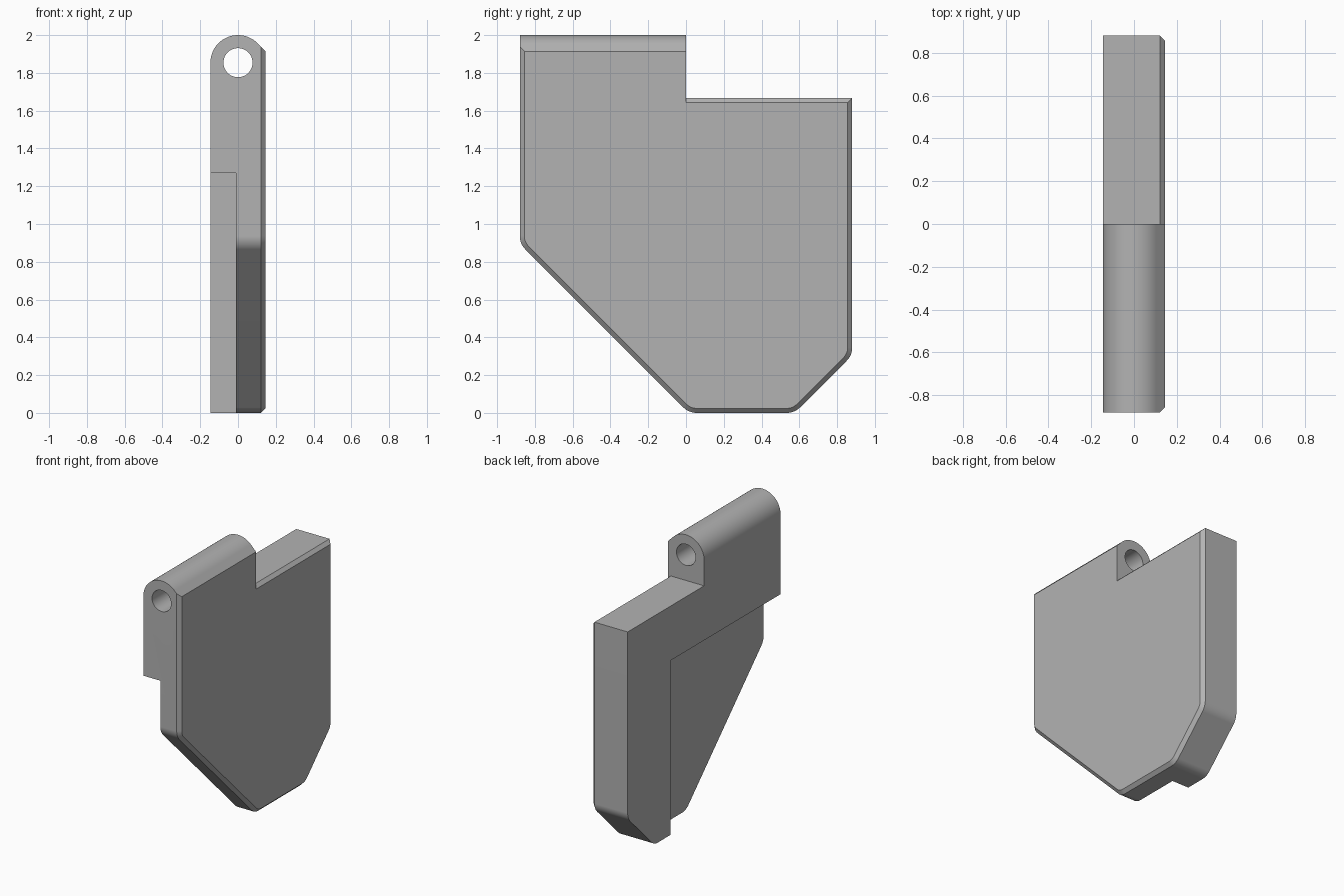
import bpy, bmesh, math
from mathutils import Vector, geometry

cube = bpy.data.objects.get("Cube")
if cube:
    bpy.data.objects.remove(cube, do_unlink=True)

HALF = 0.146          # half thickness, also the barrel radius
DEPTH = 0.88          # half length along y
BEVEL = 0.024
BARREL_Z = 2.0 - HALF

grey = bpy.data.materials.new("plain_grey")
grey.use_nodes = True
colour = (0.45, 0.45, 0.45, 1)
grey.diffuse_color = colour
grey.node_tree.nodes["Principled BSDF"].inputs["Base Color"].default_value = colour


def loft(name, rings):
    """Closed solid through matching rings of points."""
    bm = bmesh.new()
    loops = [[bm.verts.new(p) for p in ring] for ring in rings]
    n = len(loops[0])
    for a, b in zip(loops, loops[1:]):
        for i in range(n):
            j = (i + 1) % n
            bm.faces.new((a[i], a[j], b[j], b[i]))
    bm.faces.new(loops[0])
    bm.faces.new(loops[-1])
    bmesh.ops.recalc_face_normals(bm, faces=bm.faces)
    mesh = bpy.data.meshes.new(name)
    bm.to_mesh(mesh)
    bm.free()
    mesh.materials.append(grey)
    obj = bpy.data.objects.new(name, mesh)
    bpy.context.collection.objects.link(obj)
    return obj


# Side outline as (y, z, corner radius); the last two edges stay unbevelled
CORNERS = [(-DEPTH, 2.1, 0), (-DEPTH, 0.895, 0.1), (0.015, 0, 0.1),
           (0.575, 0, 0.1), (DEPTH, 0.305, 0.1), (DEPTH, 1.667, 0),
           (0, 1.667, 0), (0, 2.1, 0)]


def outline(inset, segments=8):
    n = len(CORNERS)
    pts = [Vector(c[:2]) for c in CORNERS]
    lines = []
    for i in range(n):
        a, b = pts[i], pts[(i + 1) % n]
        d = (b - a).normalized()
        shift = Vector((-d.y, d.x)) * (inset if i < n - 2 else 0)
        lines.append((a + shift, d))
    result = []
    for i in range(n):
        (p, d), (q, e) = lines[i - 1], lines[i]
        # Corner where the two shifted edges cross
        t = (q - p).cross(e) / d.cross(e)
        corner = p + d * t
        if not CORNERS[i][2]:
            result.append(corner)
            continue
        r = CORNERS[i][2] - inset
        turn = d.angle(e)
        start = corner - d * r * math.tan(turn / 2)
        side = Vector((-d.y, d.x))
        centre = start + side * r
        for k in range(segments + 1):
            a = turn * k / segments
            result.append(centre - side * r * math.cos(a) + d * r * math.sin(a))
    return result


def side_ring(x, inset):
    return [(x, p.x, p.y) for p in outline(inset)]


# Plate with one bevelled face
body = loft("hinged_plate", [side_ring(-0.2, 0), side_ring(HALF - BEVEL, 0),
                             side_ring(HALF, BEVEL)])

# Envelope: rounded top, running off at 45 degrees into the bevelled face
arc = [math.radians(180 - 135 * k / 36) for k in range(37)]
section = [(HALF * math.cos(a), BARREL_Z + HALF * math.sin(a)) for a in arc]
ex, ez = section[-1]
section += [(0.3, ez - (0.3 - ex)), (0.3, -0.2), (-HALF, -0.2)]
envelope = loft("envelope_cutter", [[(x, y, z) for x, z in section] for y in (-1, 1)])

# Pin hole
hole = [(0.077 * math.cos(a), BARREL_Z + 0.077 * math.sin(a))
        for a in (math.tau * k / 48 for k in range(48))]
pin = loft("pin_hole_cutter", [[(x, y, z) for x, z in hole] for y in (-1, 1)])

# Recess in the rear face
corner = [(-1, -0.2), (0.385, -0.2), (0.385, 1.27), (-1, 1.27)]
recess = loft("recess_cutter", [[(x, y, z) for y, z in corner] for x in (-0.3, -0.01)])

cutters = [(envelope, 'INTERSECT'), (recess, 'DIFFERENCE'), (pin, 'DIFFERENCE')]
for cutter, operation in cutters:
    cutter.hide_render = True
    mod = body.modifiers.new(cutter.name, 'BOOLEAN')
    mod.object, mod.operation, mod.solver = cutter, operation, 'EXACT'

# Bake the cuts and drop the cutters
bpy.context.view_layer.update()
baked = bpy.data.meshes.new_from_object(
    body.evaluated_get(bpy.context.evaluated_depsgraph_get()))
body.modifiers.clear()
body.data = baked
baked.materials.clear()
baked.materials.append(grey)
for cutter, _ in cutters:
    bpy.data.objects.remove(cutter, do_unlink=True)

# Smooth only the rounded surfaces
for o in bpy.context.selected_objects:
    o.select_set(False)
body.select_set(True)
bpy.context.view_layer.objects.active = body
bpy.ops.object.shade_smooth_by_angle(angle=math.radians(30))
weighted = body.modifiers.new("even_shading", 'WEIGHTED_NORMAL')
weighted.keep_sharp = True
